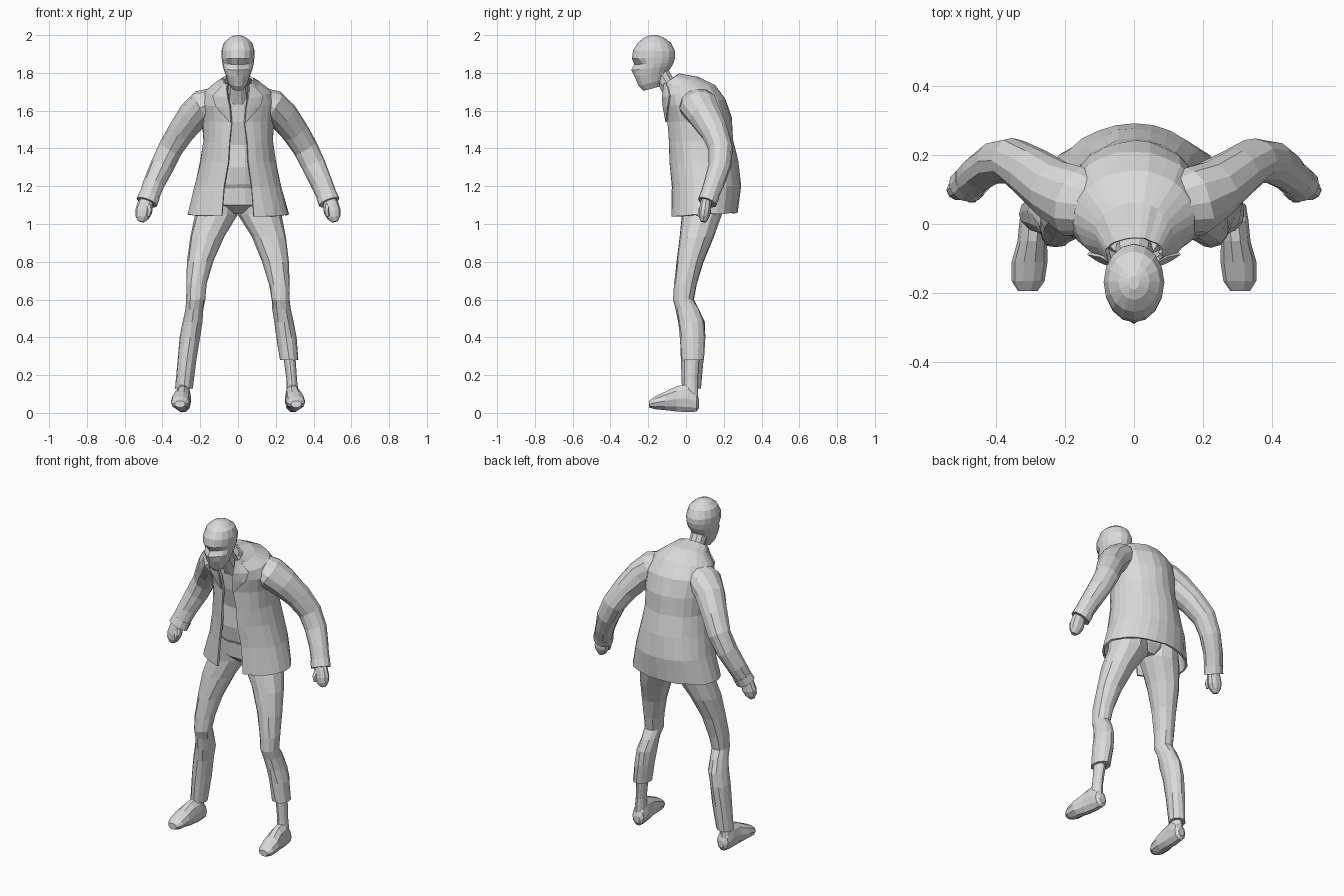
import bpy, bmesh, random
from math import sin, cos, asin, pi
from mathutils import Vector

random.seed(4)
if "Cube" in bpy.data.objects:
    bpy.data.objects.remove(bpy.data.objects["Cube"], do_unlink=True)

grey = bpy.data.materials.new("plain grey")
grey.use_nodes = True
grey.diffuse_color = (.7, .7, .7, 1)
grey.node_tree.nodes["Principled BSDF"].inputs["Base Color"].default_value = grey.diffuse_color


def build(name, rows, closed=True, jitter=0, thickness=0):
    """Skin rows of points; closed rows get end caps, open rows become sheets."""
    bm = bmesh.new()
    grid = []
    for row in rows:
        grid.append([bm.verts.new(Vector(p) + jitter * Vector(
            [random.uniform(-1, 1) for axis in "xyz"])) for p in row])
    count = len(grid[0])
    for low, high in zip(grid, grid[1:]):
        for j in range(count if closed else count - 1):
            k = (j + 1) % count
            bm.faces.new((low[j], low[k], high[k], high[j]))
    if closed:
        bm.faces.new(grid[0][::-1])
        bm.faces.new(grid[-1])
        bmesh.ops.recalc_face_normals(bm, faces=bm.faces)
    mesh = bpy.data.meshes.new(name)
    bm.to_mesh(mesh)
    bm.free()
    mesh.materials.append(grey)
    obj = bpy.data.objects.new(name, mesh)
    bpy.context.collection.objects.link(obj)
    if thickness:
        solid = obj.modifiers.new("cloth", "SOLIDIFY")
        solid.thickness = thickness
        solid.offset = 0
    return obj


def ellipse(centre, u, v, sides):
    c, u, v = Vector(centre), Vector(u), Vector(v)
    return [c + u * cos(a) + v * sin(a)
            for a in (2 * pi * i / sides for i in range(sides))]


def section(x, front, back, z_front, z_back, width, sides=14):
    """Nearly level ring given by its front and back edges."""
    return ellipse((x, (front + back) / 2, (z_front + z_back) / 2), (width, 0, 0),
                   (0, (back - front) / 2, (z_back - z_front) / 2), sides)


def tube(name, stations, side, sides=10, jitter=0):
    """Limb along a path of (x, y, z, width, depth) stations."""
    pts = [Vector((side * s[0], s[1], s[2])) for s in stations]
    rows = []
    for i, s in enumerate(stations):
        t = (pts[min(i + 1, len(pts) - 1)] - pts[max(i - 1, 0)]).normalized()
        across = t.cross(Vector((0, 1, 0))).normalized()
        rows.append(ellipse(pts[i], across * s[3], across.cross(t) * s[4], sides))
    return build(name, rows, jitter=jitter)


# Head: front, back, front height, back height, half width
SIDES = 16
HEAD = [(-.225, -.13, 1.705, 1.73, .03), (-.25, -.11, 1.73, 1.77, .052),
        (-.272, -.092, 1.78, 1.81, .068), (-.278, -.075, 1.815, 1.835, .078),
        (-.274, -.065, 1.845, 1.855, .083), (-.286, -.057, 1.875, 1.885, .087),
        (-.28, -.058, 1.92, 1.915, .088), (-.255, -.08, 1.96, 1.96, .075),
        (-.22, -.115, 1.988, 1.985, .045), (-.19, -.15, 2, 2, .015)]
head = build("head", [section(0, *r, SIDES) for r in HEAD])
nose_column = SIDES * 3 // 4
verts = head.data.vertices
verts[3 * SIDES + nose_column].co.y -= .012
for shift in (-2, -1, 1, 2):
    verts[4 * SIDES + nose_column + shift].co.y += .018
tube("neck", [(0, -.14, 1.81, .048, .048), (0, -.105, 1.75, .046, .045),
              (0, -.05, 1.66, .06, .055)], 1)

# Shirt and hips under the jacket
SHIRT = [(-.03, .18, 1.17, .15), (-.055, .2, 1.21, .17), (-.068, .21, 1.3, .165),
         (-.06, .2, 1.42, .15), (-.085, .18, 1.54, .15), (-.095, .13, 1.64, .13),
         (-.1, .02, 1.7, .075)]
build("shirt", [section(0, f, b, z, z, w) for f, b, z, w in SHIRT], jitter=.003)
HIPS = [(.02, .15, 1.055, .07), (-.035, .18, 1.1, .16), (-.045, .2, 1.25, .18)]
build("hips", [section(0, f, b, z, z, w) for f, b, z, w in HIPS])

# Open jacket: front, back, front height, back height, half width, half gap
JACKET = [(-.08, .265, 1.04, 1.06, .265, .085), (-.078, .285, 1.2, 1.2, .225, .07),
          (-.085, .27, 1.33, 1.33, .195, .05), (-.09, .243, 1.43, 1.45, .18, .045),
          (-.095, .235, 1.54, 1.56, .185, .035), (-.11, .205, 1.62, 1.66, .195, .04),
          (-.12, .15, 1.67, 1.73, .17, .05), (-.125, .06, 1.71, 1.775, .11, .055),
          (-.125, -.04, 1.73, 1.79, .078, .055)]


def jacket_point(ring, u, grow=1):
    front, back, z_front, z_back, width, gap = ring
    start = asin(gap / width)
    a = start + u * 2 * (pi - start)
    y = -cos(a) * grow
    return (sin(a) * width * grow, (front + back) / 2 + y * (back - front) / 2,
            (z_front + z_back) / 2 + y * (z_back - z_front) / 2)


COLUMNS = 24
build("jacket", [[jacket_point(r, i / COLUMNS) for i in range(COLUMNS + 1)]
                 for r in JACKET], closed=False, jitter=.003, thickness=.012)

# Lapels folded back along the opening
FOLD = (.004, .065, .09, .075, .06)
for side, label in ((1, "left"), (-1, "right")):
    rows = []
    for ring, width in zip(JACKET[4:], FOLD):
        row = [Vector(jacket_point(ring, width * i / 4, 1.08)) for i in range(5)]
        rows.append([(side * p.x, p.y, p.z) for p in row])
    build(label + "_lapel", rows, closed=False, thickness=.008)

# Sleeve, cuff and hand stations
SLEEVE = [(.1, .05, 1.67, .06, .08), (.175, .065, 1.63, .085, .105),
          (.235, .1, 1.575, .083, .09), (.3, .15, 1.49, .073, .075),
          (.355, .185, 1.4, .066, .066), (.4, .18, 1.31, .062, .062),
          (.445, .15, 1.215, .056, .054), (.48, .115, 1.125, .052, .047)]
CUFF = [(.467, .128, 1.155, .056, .052), (.483, .112, 1.115, .058, .052)]
HAND = [(.475, .115, 1.14, .032, .03), (.49, .105, 1.105, .042, .03),
        (.5, .1, 1.065, .045, .033), (.508, .095, 1.035, .036, .027),
        (.513, .092, 1.012, .016, .014)]
THUMB = [(.475, .095, 1.105, .016, .016), (.468, .075, 1.07, .016, .015),
         (.475, .07, 1.04, .009, .009)]

# Trouser leg: x, front, back, height, half width
LEG = [(.1, -.04, .2, 1.2, .1), (.115, -.02, .19, 1.05, .115),
       (.165, -.035, .145, .93, .09), (.2, -.05, .09, .8, .07),
       (.22, -.065, .057, .68, .055), (.225, -.07, .042, .6, .049),
       (.232, -.055, .07, .55, .049), (.242, -.042, .097, .48, .051),
       (.255, -.03, .102, .4, .053), (.27, -.025, .095, .28, .051),
       (.287, -.02, .08, .13, .048)]
SHIN = [(.265, -.015, .075, .42, .034), (.275, -.01, .07, .27, .031),
        (.285, -.01, .062, .17, .028), (.29, -.02, .065, .08, .034)]
# Foot: x, y, sole, top, half width
FOOT = [(.285, .07, .025, .07, .02), (.287, .055, .004, .11, .038),
        (.29, .01, 0, .155, .042), (.295, -.05, .004, .145, .043),
        (.303, -.11, .012, .115, .052), (.307, -.165, .018, .088, .048),
        (.308, -.195, .028, .065, .028)]


def level(rows, side):
    return [section(side * x, f, b, z, z, w, 12) for x, f, b, z, w in rows]


for side, label in ((1, "left"), (-1, "right")):
    tube(label + "_sleeve", SLEEVE, side, 12, .003)
    tube(label + "_cuff", CUFF, side, 12)
    tube(label + "_hand", HAND, side)
    tube(label + "_thumb", THUMB, side, 6)
    # The left trouser leg is torn off above the ankle
    build(label + "_trouser_leg", level(LEG[:-1] if side > 0 else LEG, side), jitter=.003)
    build(label + "_shin", level(SHIN, side))
    build(label + "_foot", [ellipse((side * x, y, (low + top) / 2), (w, 0, 0),
                                    (0, 0, (top - low) / 2), 10)
                            for x, y, low, top, w in FOOT])
